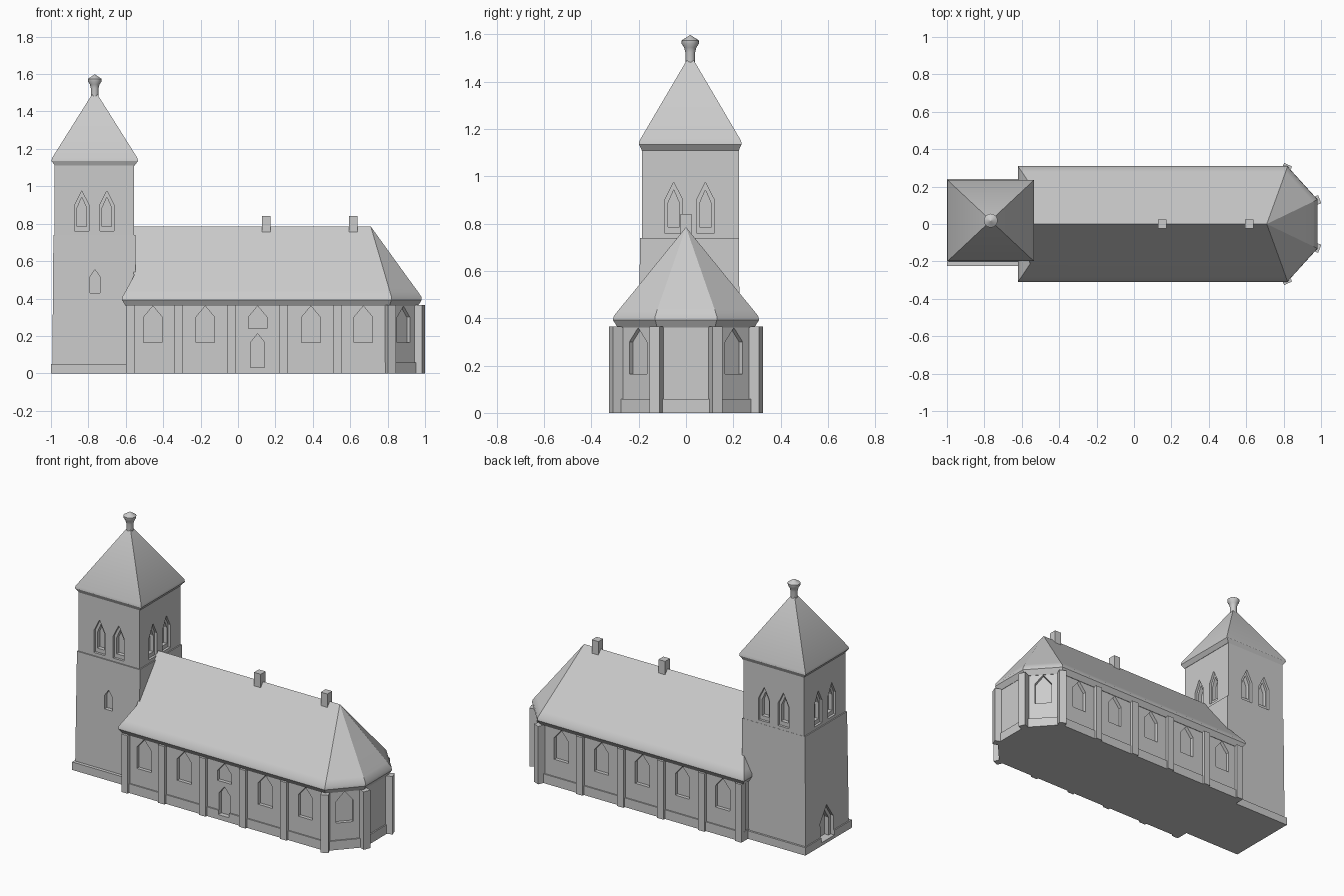
import bpy, bmesh, math
from mathutils import Vector

if "Cube" in bpy.data.objects:
    bpy.data.objects.remove(bpy.data.objects["Cube"])

stone = bpy.data.materials.new("grey_stone")
stone.diffuse_color = (0.6, 0.6, 0.6, 1)
stone.use_nodes = True
stone.node_tree.nodes["Principled BSDF"].inputs["Base Color"].default_value = stone.diffuse_color


def finish(name, bm, smooth=False):
    bmesh.ops.remove_doubles(bm, verts=bm.verts, dist=1e-5)
    bmesh.ops.recalc_face_normals(bm, faces=bm.faces)
    me = bpy.data.meshes.new(name)
    bm.to_mesh(me)
    bm.free()
    me.materials.append(stone)
    ob = bpy.data.objects.new(name, me)
    bpy.context.collection.objects.link(ob)
    if smooth:
        bpy.ops.object.select_all(action='DESELECT')
        ob.select_set(True)
        bpy.context.view_layer.objects.active = ob
        bpy.ops.object.shade_smooth_by_angle(angle=math.radians(30))
    return ob


def loft(bm, rings):
    """Skin equal-length rings of points and cap both ends."""
    vs = [[bm.verts.new(p) for p in r] for r in rings]
    n = len(vs[0])
    for a, b in zip(vs, vs[1:]):
        for i in range(n):
            bm.faces.new((a[i], a[(i + 1) % n], b[(i + 1) % n], b[i]))
    bm.faces.new(vs[0][::-1])
    bm.faces.new(vs[-1])


def rect(cx, cy, hx, hy, z):
    return [(cx - hx, cy - hy, z), (cx + hx, cy - hy, z), (cx + hx, cy + hy, z), (cx - hx, cy + hy, z)]


def box(bm, cx, cy, hx, hy, z0, z1):
    loft(bm, [rect(cx, cy, hx, hy, z0), rect(cx, cy, hx, hy, z1)])


def arch(bm, x, y, angle, w, z0, zs, z1, depth):
    """Pointed opening cutter, sunk 'depth' into a wall facing 'angle'."""
    a = math.radians(angle)
    out = Vector((math.cos(a), math.sin(a), 0))
    side = Vector((-out.y, out.x, 0))
    prof = [(-w / 2, z0), (w / 2, z0), (w / 2, zs), (0, z1), (-w / 2, zs)]
    loft(bm, [[Vector((x, y, z)) + out * d + side * s for s, z in prof] for d in (-depth, 0.04)])


def carve(ob, openings):
    bm = bmesh.new()
    for o in openings:
        arch(bm, *o)
    cutter = finish("opening_cutter", bm)
    cutter.hide_render = True
    mod = ob.modifiers.new("openings", 'BOOLEAN')
    mod.operation, mod.solver, mod.object = 'DIFFERENCE', 'EXACT', cutter
    bpy.context.view_layer.objects.active = ob
    bpy.ops.object.modifier_apply(modifier=mod.name)
    bpy.data.objects.remove(cutter)


def outline(w, s, y, e, y2, z):
    """Hall footprint with three-sided east end."""
    return [(w, -y, z), (s, -y, z), (e, -y2, z), (e, y2, z), (s, y, z), (w, y, z)]


# Hall walls and plinth with pointed windows and a south door
WY, DIAG = 0.285, 42.3
bm = bmesh.new()
loft(bm, [outline(-0.595, 0.81, WY, 0.96, 0.12, z) for z in (0, 0.37)])
walls = finish("hall_walls", bm)
bm = bmesh.new()
loft(bm, [outline(-0.6, 0.814, WY + 0.008, 0.968, 0.123, z) for z in (0, 0.058)])
plinth = finish("hall_plinth", bm)

bays = [-0.455, -0.175, 0.105, 0.39, 0.67]
tall = (0.165, 0.3, 0.36, 0.022)
door = (0.105, -WY, -90, 0.075, 0.03, 0.165, 0.212, 0.022)
cuts = [door]
for x in bays:
    cuts.append((x, WY, 90, 0.1) + tall)
    if x == 0.105:
        cuts.append((x, -WY, -90, 0.1, 0.24, 0.3, 0.36, 0.022))
    else:
        cuts.append((x, -WY, -90, 0.1) + tall)
for s in (-1, 1):
    cuts.append((0.885, s * 0.2025, s * DIAG, 0.1) + tall)
carve(walls, cuts)
carve(plinth, [door])

# Buttresses along the sides and at the angled corners
bm = bmesh.new()
for s in (-1, 1):
    for x in (-0.577, -0.32, -0.035, 0.245, 0.53):
        box(bm, x, s * 0.285, 0.0225, 0.021, 0, 0.365)
    for x, y, ang in ((0.81, 0.285, 66), (0.96, 0.12, 21)):
        a = math.radians(ang)
        out = Vector((math.cos(a), s * math.sin(a), 0))
        side = Vector((-out.y, out.x, 0))
        base = [Vector((x, s * y, 0)) + out * d + side * t
                for d, t in ((-0.04, -0.023), (0.035, -0.023), (0.035, 0.023), (-0.04, 0.023))]
        loft(bm, [base, [p + Vector((0, 0, 0.365)) for p in base]])
finish("buttresses", bm)

# Hall roof: eave lip, main slopes, faceted east end
bm = bmesh.new()
loft(bm, [outline(-0.6, 0.81, 0.288, 0.962, 0.122, 0.36),
          outline(-0.62, 0.82, 0.309, 0.982, 0.13, 0.392),
          outline(-0.618, 0.82, 0.305, 0.98, 0.13, 0.41),
          outline(-0.6, 0.811, 0.28, 0.959, 0.12, 0.441),
          outline(-0.557, 0.788, 0.215, 0.901, 0.092, 0.52)])
top = [f for f in bm.faces if all(v.co.z > 0.515 for v in f.verts)]
ring = list(top[0].verts)
bmesh.ops.delete(bm, geom=top, context='FACES_ONLY')
west, east = bm.verts.new((-0.565, 0, 0.785)), bm.verts.new((0.71, 0, 0.785))
for i, a in enumerate(ring):
    b = ring[(i + 1) % 6]
    wa, wb = a.co.x < 0, b.co.x < 0
    if wa == wb:
        bm.faces.new((a, b, west if wa else east))
    else:
        bm.faces.new((a, b, west if wb else east, west if wa else east))
finish("hall_roof", bm, True)

# Ridge chimneys
bm = bmesh.new()
for x in (0.152, 0.617):
    box(bm, x, 0, 0.023, 0.024, 0.73, 0.84)
finish("chimneys", bm)

# Tower: plinth, tapered lower stage, upper belfry
TX, TY = -0.768, 0.015
bm = bmesh.new()
box(bm, -0.78, 0.008, 0.22, 0.232, 0, 0.05)
tower_plinth = finish("tower_plinth", bm)
bm = bmesh.new()
loft(bm, [rect(TX, 0.012, 0.225, 0.216, 0), rect(TX, TY, 0.219, 0.209, 0.74)])
lower = finish("tower_lower", bm)
bm = bmesh.new()
box(bm, TX, TY + 0.003, 0.212, 0.205, 0.735, 1.12)
upper = finish("tower_belfry", bm)

# Stepped paired openings on all four belfry sides
for w, z0, zs, z1, depth in ((0.076, 0.76, 0.9, 0.975, 0.015), (0.05, 0.785, 0.885, 0.942, 0.04)):
    cuts = []
    for o in (-0.067, 0.067):
        shape = (w, z0, zs, z1, depth)
        cuts += [(TX + o, TY - 0.202, -90) + shape, (TX + o, TY + 0.208, 90) + shape,
                 (TX - 0.212, TY + o, 180) + shape, (TX + 0.212, TY + o, 0) + shape]
    carve(upper, cuts)

# Small south window and stepped west doorway
carve(lower, [(TX + 0.003, -0.199, -90, 0.055, 0.43, 0.515, 0.555, 0.025),
              (-0.991, TY, 180, 0.13, 0.02, 0.14, 0.235, 0.018)])
carve(lower, [(-0.991, TY, 180, 0.09, 0.02, 0.13, 0.2, 0.045)])
carve(tower_plinth, [(-1.0, TY, 180, 0.13, 0.02, 0.14, 0.235, 0.03)])
carve(tower_plinth, [(-1.0, TY, 180, 0.09, 0.02, 0.13, 0.2, 0.055)])

# Tower roof
bm = bmesh.new()
loft(bm, [rect(-0.766, 0.018, hx, hy, z) for hx, hy, z in
          ((0.212, 0.205, 1.11), (0.231, 0.217, 1.135), (0.229, 0.215, 1.15), (0.014, 0.014, 1.492))])
finish("tower_roof", bm, True)

# Turned finial with a pointed cap
bm = bmesh.new()
prof = [(0.02, 1.45), (0.021, 1.525), (0.026, 1.545), (0.036, 1.56), (0.037, 1.574), (0.002, 1.597)]
loft(bm, [[(-0.766 + r * math.cos(i * math.tau / 16), 0.018 + r * math.sin(i * math.tau / 16), z)
           for i in range(16)] for r, z in prof])
finish("finial", bm, True)
